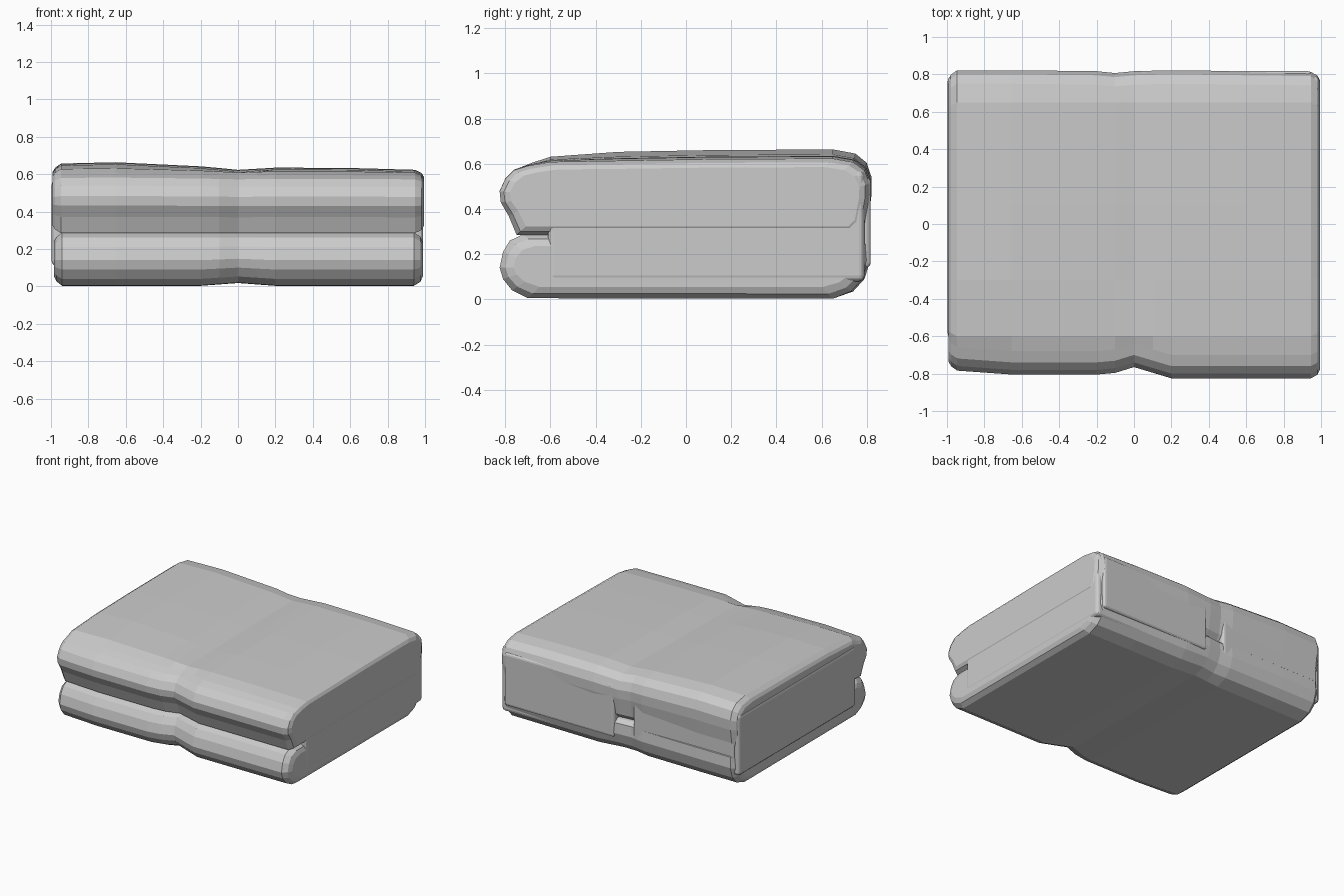
import bpy, bmesh

if "Cube" in bpy.data.objects:
    bpy.data.objects.remove(bpy.data.objects["Cube"])


def interp(x, table):
    # linear lookup through (x, value) pairs
    for (x0, v0), (x1, v1) in zip(table, table[1:]):
        if x <= x1:
            return v0 + (v1 - v0) * max(0, (x - x0) / (x1 - x0))
    return table[-1][1]


def make_object(name, bm):
    bmesh.ops.recalc_face_normals(bm, faces=bm.faces)
    me = bpy.data.meshes.new(name)
    bm.to_mesh(me)
    bm.free()
    ob = bpy.data.objects.new(name, me)
    bpy.context.collection.objects.link(ob)
    return ob


def cushion(name, profile, stations, front, back, height, base, shrink=0.2):
    # loft a y-z profile along x; each station is (x, inset)
    zmin = min(p[1] for p in profile)
    zmax = max(p[1] for p in profile)
    zc = (zmin + zmax) / 2
    bm = bmesh.new()
    rings = []
    for x, inset in stations:
        ring = []
        for y, z in profile:
            t = (z - zmin) / (zmax - zmin)
            y2 = y + (interp(x, front) if y < -0.6 else interp(x, back) if y > 0.7 else 0)
            blend = min(1, max(0.2, (y + 0.9) / 0.5))
            z2 = z + t * interp(x, height) * blend + (1 - t) * interp(x, base)
            y2 *= 1 - inset / 0.82
            z2 = zc + (z2 - zc) * (1 - inset * 0.85 / (zmax - zc))
            ring.append(bm.verts.new((x, y2, z2)))
        rings.append(ring)
    n = len(profile)
    for a, b in zip(rings, rings[1:]):
        for i in range(n):
            j = (i + 1) % n
            bm.faces.new((a[i], a[j], b[j], b[i]))
    bm.faces.new(rings[0])
    bm.faces.new(rings[-1])
    return make_object(name, bm)


def rounded_block(name, lo, hi, bevel):
    bm = bmesh.new()
    bmesh.ops.create_cube(bm, size=1)
    for v in bm.verts:
        v.co = [(l + h) / 2 + c * (h - l) for c, l, h in zip(v.co, lo, hi)]
    ob = make_object(name, bm)
    mod = ob.modifiers.new("Bevel", "BEVEL")
    mod.width = bevel
    mod.segments = 3
    return ob


front = [(-1, 0.045), (-0.65, 0.02), (-0.13, 0.02), (0, 0.06), (0.2, 0), (1, 0)]
back = [(-0.25, 0), (-0.1, -0.015), (0, -0.005), (0.2, 0), (1, -0.01)]
stations = [(-0.985, 0.06), (-0.972, 0.03), (-0.94, 0.0), (-0.65, 0), (-0.2, 0), (-0.1, 0),
            (0, 0), (0.1, 0), (0.2, 0), (0.6, 0), (0.94, 0), (0.975, 0.025), (0.988, 0.06)]

# lower cushion
lower = [(-0.70, 0.005), (-0.77, 0.04), (-0.81, 0.09), (-0.825, 0.14), (-0.81, 0.21),
         (-0.78, 0.26), (-0.72, 0.288), (0.70, 0.285), (0.78, 0.275), (0.81, 0.25),
         (0.815, 0.17), (0.79, 0.09), (0.74, 0.035), (0.65, 0.003)]
cushion("lower_cushion", lower, stations, front, back, [(-1, 0), (1, 0)],
        [(-0.2, 0), (0, 0.015), (0.2, 0), (1, 0)])

# upper cushion with a raised left half
upper = [(-0.75, 0.285), (-0.785, 0.37), (-0.82, 0.43), (-0.825, 0.48), (-0.80, 0.535),
         (-0.76, 0.575), (-0.70, 0.595), (-0.60, 0.615), (-0.3, 0.625), (0.1, 0.632),
         (0.65, 0.635), (0.75, 0.618), (0.80, 0.58), (0.822, 0.52), (0.82, 0.45),
         (0.80, 0.32), (0.77, 0.285)]
cushion("upper_cushion", upper, [(x * 1.006, i * 0.75) for x, i in stations], front, back,
        [(-1, 0.02), (-0.7, 0.03), (-0.35, 0.02), (-0.1, -0.002), (0, -0.012),
         (0.2, 0), (0.8, -0.003), (1, -0.015)],
        [(-1, 0), (1, 0)])

# fabric joining the two layers along the sides and back
rounded_block("folded_side_left", (-0.996, -0.61, 0.11), (-0.5, 0.79, 0.57), 0.025)
rounded_block("folded_side_right", (0.5, -0.61, 0.08), (0.99, 0.79, 0.57), 0.025)
rounded_block("back_fold_left", (-0.96, 0.4, 0.16), (-0.12, 0.805, 0.54), 0.02)
rounded_block("back_fold_right", (0.03, 0.4, 0.14), (0.95, 0.817, 0.54), 0.02)
